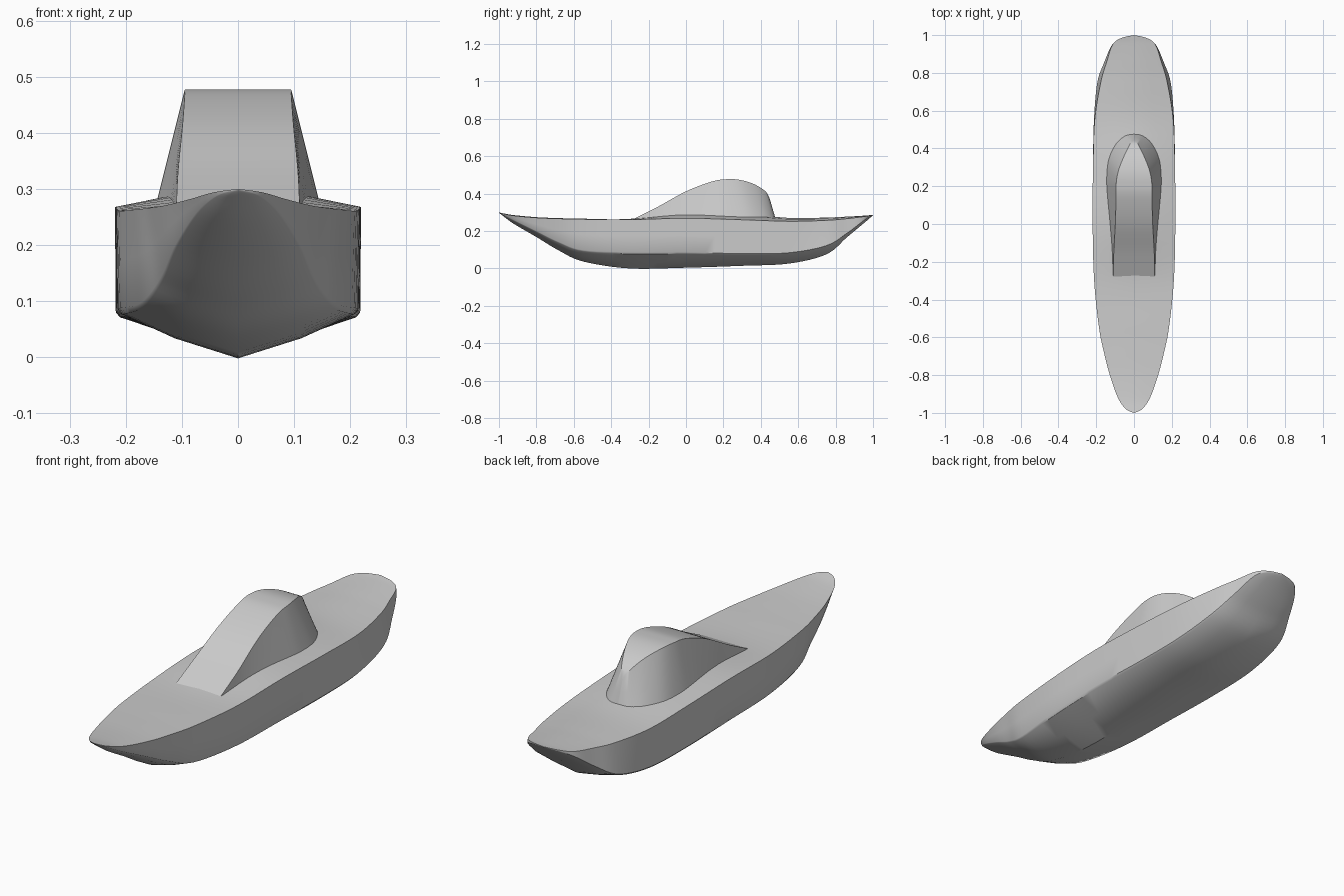
import bpy, bmesh
from mathutils import Vector

# Hull stations: y, deck half width, deck edge z, deck centre z, chine x, chine z, keel z
STATIONS = [
    (-1.00, 0.000, 0.300, 0.300, 0.000, 0.299, 0.298),
    (-0.98, 0.043, 0.294, 0.295, 0.038, 0.288, 0.282),
    (-0.92, 0.085, 0.282, 0.285, 0.074, 0.258, 0.238),
    (-0.80, 0.128, 0.271, 0.274, 0.112, 0.200, 0.168),
    (-0.68, 0.159, 0.266, 0.269, 0.138, 0.142, 0.096),
    (-0.55, 0.185, 0.263, 0.266, 0.172, 0.098, 0.037),
    (-0.30, 0.211, 0.261, 0.265, 0.207, 0.088, 0.000),
    (0.00, 0.219, 0.268, 0.301, 0.217, 0.087, 0.004),
    (0.30, 0.217, 0.260, 0.294, 0.217, 0.079, 0.014),
    (0.55, 0.208, 0.252, 0.270, 0.212, 0.084, 0.026),
    (0.75, 0.176, 0.257, 0.272, 0.194, 0.122, 0.075),
    (0.86, 0.144, 0.266, 0.277, 0.156, 0.188, 0.166),
    (0.95, 0.113, 0.277, 0.282, 0.115, 0.256, 0.241),
    (0.985, 0.066, 0.284, 0.285, 0.064, 0.278, 0.271),
    (1.00, 0.000, 0.287, 0.287, 0.000, 0.286, 0.285),
]

# Cabin stations: base x, base y, roof edge x, y, z
CABIN = [
    (0.112, -0.28, 0.110, -0.28, 0.264),
    (0.118, -0.15, 0.107, -0.15, 0.330),
    (0.133, 0.00, 0.099, 0.00, 0.412),
    (0.147, 0.15, 0.095, 0.14, 0.465),
    (0.150, 0.25, 0.094, 0.22, 0.477),
    (0.138, 0.35, 0.080, 0.29, 0.473),
    (0.100, 0.43, 0.050, 0.365, 0.450),
    (0.050, 0.472, 0.020, 0.425, 0.412),
    (0.000, 0.482, 0.000, 0.447, 0.375),
]


def smooth_rows(rows, steps):
    """Catmull-Rom interpolation through rows of numbers."""
    out, n = [], len(rows)
    for i in range(n - 1):
        p = [rows[max(i - 1, 0)], rows[i], rows[i + 1], rows[min(i + 2, n - 1)]]
        for s in range(steps):
            t = s / steps
            out.append([0.5 * (2 * b + (c - a) * t + (2 * a - 5 * b + 4 * c - d) * t * t
                               + (3 * b - a - 3 * c + d) * t ** 3)
                        for a, b, c, d in zip(*p)])
    out.append(list(rows[-1]))
    return out


def loft(name, sections, angle):
    """Skin half sections (centre to centre) mirrored into closed rings."""
    bm = bmesh.new()
    rings = []
    for half in sections:
        full = list(half) + [(-x, y, z) for x, y, z in reversed(half[1:-1])]
        rings.append([bm.verts.new(Vector(p)) for p in full])
    for a, b in zip(rings, rings[1:]):
        for i in range(len(a)):
            j = (i + 1) % len(a)
            bm.faces.new((a[i], a[j], b[j], b[i]))
    bm.faces.new(rings[0])
    bm.faces.new(rings[-1])
    bmesh.ops.remove_doubles(bm, verts=bm.verts[:], dist=0.0003)
    bmesh.ops.dissolve_degenerate(bm, edges=bm.edges[:], dist=0.0001)
    bmesh.ops.recalc_face_normals(bm, faces=bm.faces[:])
    mesh = bpy.data.meshes.new(name)
    bm.to_mesh(mesh)
    bm.free()
    obj = bpy.data.objects.new(name, mesh)
    bpy.context.collection.objects.link(obj)
    bpy.ops.object.select_all(action='DESELECT')
    obj.select_set(True)
    bpy.context.view_layer.objects.active = obj
    bpy.ops.object.shade_smooth_by_angle(angle=angle)
    return obj


# Hull with V bottom, chine, upright sides and cambered deck
hull = []
for y, dx, dz, dc, cx, cz, kz in smooth_rows(STATIONS, 6):
    hull.append([
        (0, y, kz),
        (cx * 0.53, y, kz + (cz - kz) * 0.4),
        (cx * 0.97, y, kz + (cz - kz) * 0.88),
        (cx, y, cz),
        ((cx + dx) / 2, y, (cz + dz) / 2),
        (dx, y, dz),
        (dx * 0.5, y, dz + (dc - dz) * 0.65),
        (0, y, dc),
    ])
loft("hull", hull, 0.6)

# Cabin with sloping walls and a roof sweeping down to the foredeck
cabin = []
for bx, by, rx, ry, rz in smooth_rows(CABIN, 6):
    cabin.append([
        (0, by, 0.255),
        (bx, by, 0.255),
        ((bx + rx) / 2, (by + ry) / 2, (0.255 + rz) / 2),
        (rx, ry, rz),
        (0, ry, rz),
    ])
loft("cabin", cabin, 0.6)
